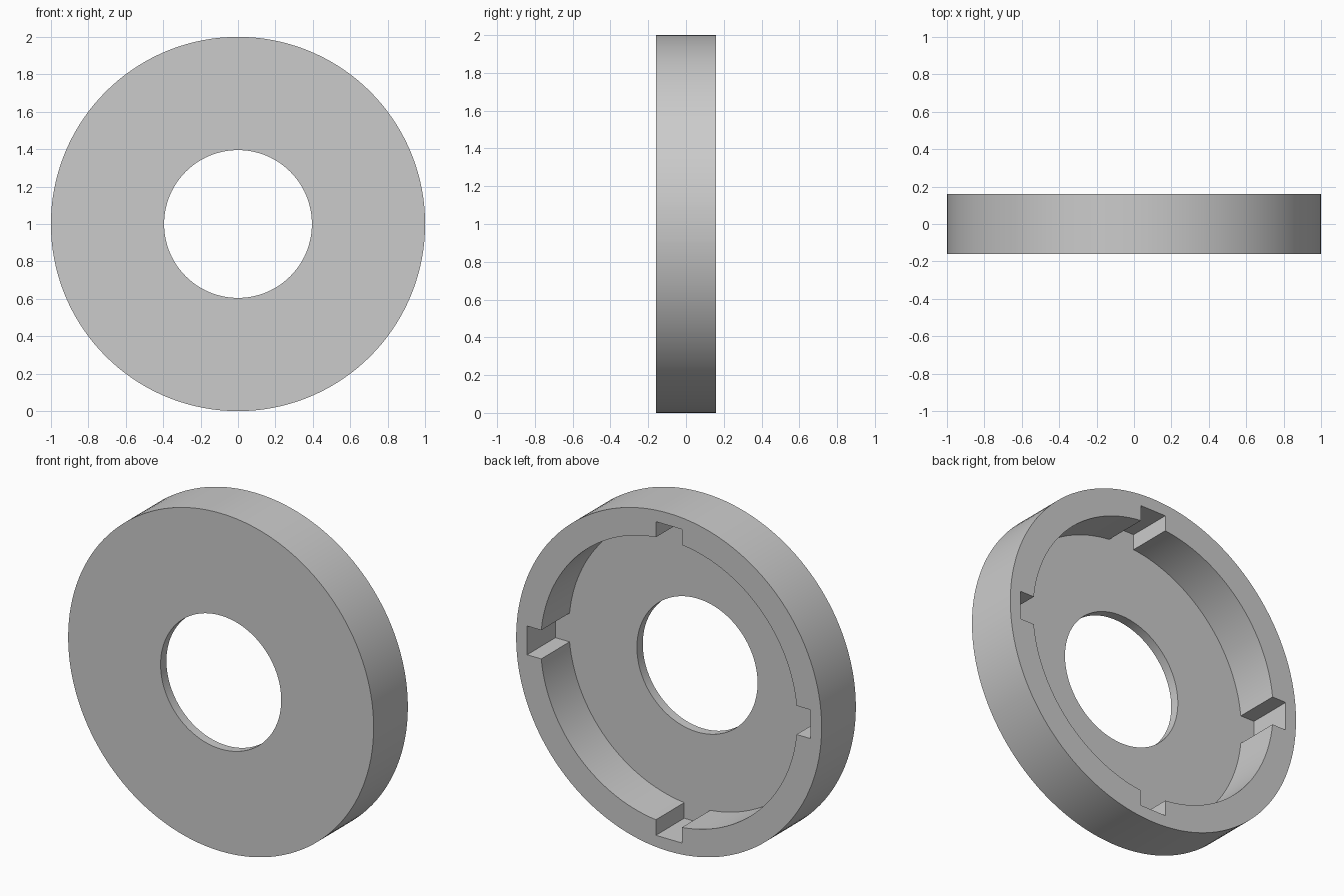
import bpy, bmesh
from math import sin, cos, asin, atan2, pi, radians

if "Cube" in bpy.data.objects:
    bpy.data.objects.remove(bpy.data.objects["Cube"])

OUTER, HOLE, RECESS, SLOT_END = 1.0, 0.395, 0.84, 0.928
SLOT_HALF = 0.085
FRONT, FLOOR, BACK = -0.16, -0.105, 0.16
ARC_STEPS, SLOT_STEPS = 30, 4

# Angles and recess radii for one quarter: a flat-ended slot, then an arc
corner = atan2(SLOT_HALF, SLOT_END)
arc_start = asin(SLOT_HALF / RECESS)
quarter = []
for i in range(SLOT_STEPS + 1):
    a = -corner + 2 * corner * i / SLOT_STEPS
    quarter.append((a, SLOT_END / cos(a)))
for i in range(ARC_STEPS + 1):
    a = arc_start + (pi / 2 - 2 * arc_start) * i / ARC_STEPS
    quarter.append((a, RECESS))
outline = [(a + q * pi / 2, r) for q in range(4) for a, r in quarter]

bm = bmesh.new()


def ring(y, radius=None):
    """Closed loop of vertices at depth y; without a radius it is slotted."""
    return [bm.verts.new(((radius or r) * cos(a), y, 1 + (radius or r) * sin(a)))
            for a, r in outline]


# Outer wall, back rim, slotted recess wall, recess floor, hole and front face
loops = [ring(FRONT, OUTER), ring(BACK, OUTER), ring(BACK), ring(FLOOR),
         ring(FLOOR, HOLE), ring(FRONT, HOLE)]
n = len(outline)
for k, loop in enumerate(loops):
    following = loops[(k + 1) % len(loops)]
    for i in range(n):
        j = (i + 1) % n
        bm.faces.new((loop[i], loop[j], following[j], following[i]))
bmesh.ops.recalc_face_normals(bm, faces=bm.faces)

mesh = bpy.data.meshes.new("slotted_ring")
bm.to_mesh(mesh)
bm.free()
ring_object = bpy.data.objects.new("slotted_ring", mesh)
bpy.context.collection.objects.link(ring_object)

# Plain grey
grey = bpy.data.materials.new("light_grey")
grey.use_nodes = True
colour = (0.6, 0.6, 0.6, 1)
grey.diffuse_color = colour
grey.node_tree.nodes["Principled BSDF"].inputs["Base Color"].default_value = colour
mesh.materials.append(grey)

# Smooth round walls with sharp edges
bpy.ops.object.select_all(action="DESELECT")
ring_object.select_set(True)
bpy.context.view_layer.objects.active = ring_object
bpy.ops.object.shade_smooth_by_angle(angle=radians(30))
